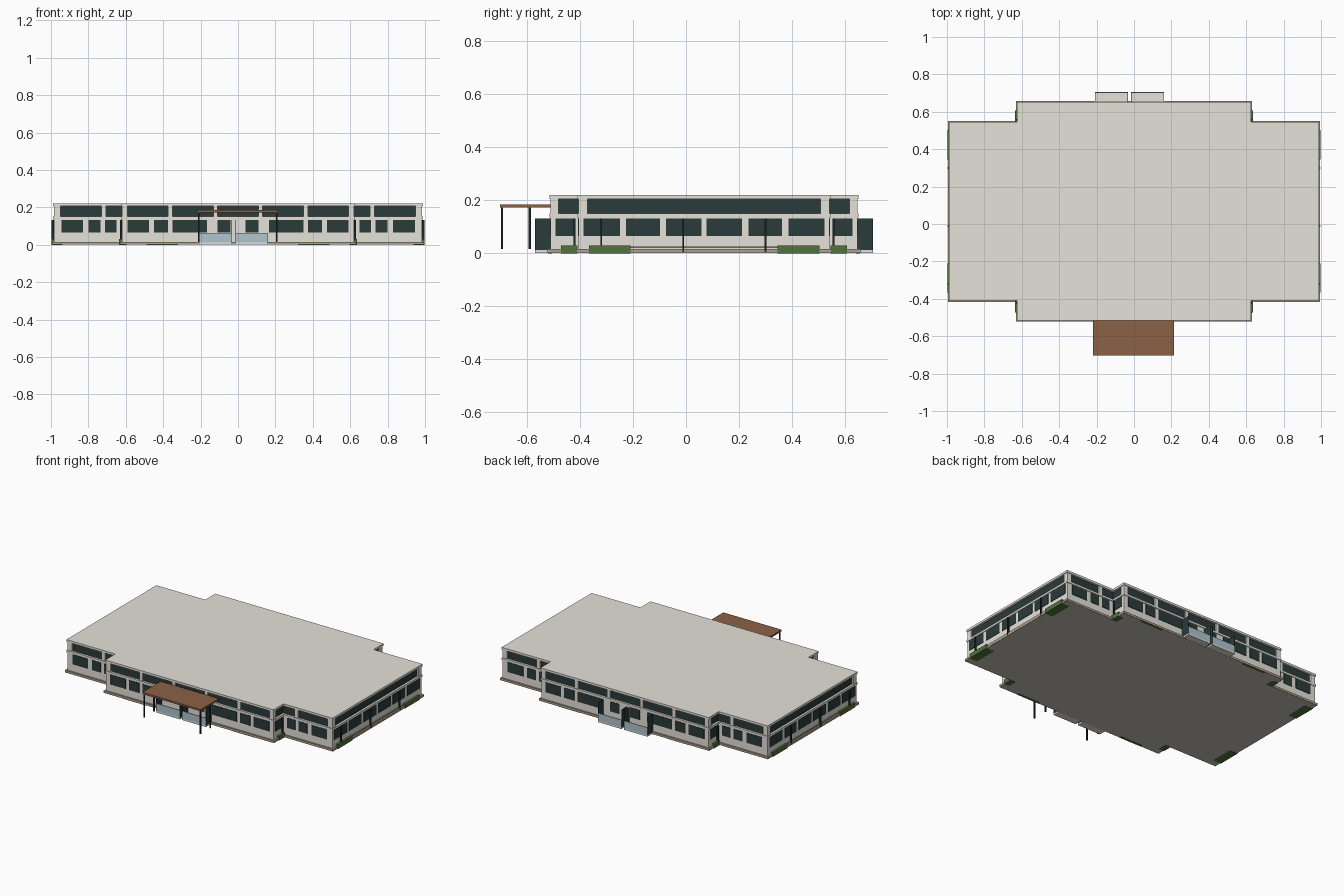
import bpy, bmesh

cube = bpy.data.objects.get("Cube")
if cube:
    bpy.data.objects.remove(cube, do_unlink=True)


def material(name, r, g, b):
    m = bpy.data.materials.new(name)
    m.use_nodes = True
    m.diffuse_color = (r, g, b, 1)
    m.node_tree.nodes["Principled BSDF"].inputs["Base Color"].default_value = (r, g, b, 1)
    return m


WALL = material("pale_stone", 0.79, 0.76, 0.70)
GLASS = material("dark_glass", 0.024, 0.043, 0.043)
BASE = material("tan_base", 0.43, 0.36, 0.27)
UNDER = material("underside_grey", 0.57, 0.53, 0.47)
WOOD = material("brown_wood", 0.26, 0.12, 0.06)
GREEN = material("hedge_green", 0.08, 0.17, 0.045)
BLUE = material("pale_blue", 0.43, 0.56, 0.62)
METAL = material("dark_metal", 0.012, 0.02, 0.02)

# Footprint: a wide wing block crossed by a deeper centre block
MID = 0.068                  # y centre of the building
WING_X, WING_Y = 0.988, 0.477
CORE_X, CORE_Y = 0.625, 0.583


def finish(name, bm, mat):
    bmesh.ops.recalc_face_normals(bm, faces=bm.faces)
    mesh = bpy.data.meshes.new(name)
    bm.to_mesh(mesh)
    bm.free()
    mesh.materials.append(mat)
    ob = bpy.data.objects.new(name, mesh)
    bpy.context.collection.objects.link(ob)
    return ob


def boxes(name, mat, spans):
    """One object from several (x0, x1, y0, y1, z0, z1) boxes."""
    bm = bmesh.new()
    for x0, x1, y0, y1, z0, z1 in spans:
        verts = bmesh.ops.create_cube(bm, size=1)["verts"]
        for v in verts:
            v.co = ((x0 + x1) / 2 + v.co.x * (x1 - x0),
                    (y0 + y1) / 2 + v.co.y * (y1 - y0),
                    (z0 + z1) / 2 + v.co.z * (z1 - z0))
    return finish(name, bm, mat)


def storey(name, mat, z0, z1, grow=0.0):
    """Extruded cross-shaped footprint, grown or shrunk on all sides."""
    a, b = WING_X + grow, WING_Y + grow
    c, d = CORE_X + grow, CORE_Y + grow
    quarter = [(a, b), (c, b), (c, d)]
    pts = quarter + [(-x, y) for x, y in reversed(quarter)]
    pts += [(-x, -y) for x, y in pts]
    bm = bmesh.new()
    face = bm.faces.new([bm.verts.new((x, y + MID, z0)) for x, y in pts])
    top = bmesh.ops.extrude_face_region(bm, geom=[face])["geom"]
    for v in top:
        if isinstance(v, bmesh.types.BMVert):
            v.co.z = z1
    return finish(name, bm, mat)


def on_ends(spans, wall, out, z0, z1, depth=0.01):
    """Boxes on the front and back walls, mirrored in x and y."""
    return [(min(s * p, s * q), max(s * p, s * q),
             MID + min(t * (wall - depth), t * (wall + out)),
             MID + max(t * (wall - depth), t * (wall + out)), z0, z1)
            for p, q in spans for s in (-1, 1) for t in (-1, 1)]


def on_sides(spans, wall, out, z0, z1, depth=0.01):
    """Boxes on the left and right walls, mirrored in x and y."""
    return [(min(s * (wall - depth), s * (wall + out)),
             max(s * (wall - depth), s * (wall + out)),
             MID + min(t * p, t * q), MID + max(t * p, t * q), z0, z1)
            for p, q in spans for s in (-1, 1) for t in (-1, 1)]


# Main levels
storey("underside", UNDER, 0.001, 0.003, 0.006)
storey("base_plinth", BASE, 0.003, 0.016, 0.007)
storey("lower_walls", WALL, 0.016, 0.138, -0.004)
storey("ledge", WALL, 0.136, 0.150, 0.0)
storey("upper_glazing", GLASS, 0.150, 0.207, -0.014)
storey("roof_slab", WALL, 0.206, 0.221, 0.0)

# Low steps on the side walls, between the hedges
boxes("side_steps", BASE, on_sides([(0, 0.277)], WING_X, 0.002, 0.020, 0.027))

# Upper storey pillars
Z0, Z1 = 0.149, 0.207
pillars = on_ends([(0.95, 0.984), (0.705, 0.73)], WING_Y, -0.004, Z0, Z1, 0.025)
pillars += on_ends([(0.605, 0.621), (0.59, 0.606), (0.35, 0.375), (0.11, 0.132)],
                   CORE_Y, -0.004, Z0, Z1, 0.025)
pillars += on_sides([(0.44, 0.473)], WING_X, -0.004, Z0, Z1, 0.034)
pillars += on_sides([(0.55, 0.579)], CORE_X, -0.004, Z0, Z1, 0.031)
boxes("upper_pillars", WALL, pillars)

# Lower storey windows
Z0, Z1 = 0.066, 0.132
panes = on_ends([(0.83, 0.945), (0.735, 0.80), (0.65, 0.71)], WING_Y, -0.001, Z0, Z1)
panes += on_ends([(0.475, 0.59), (0.375, 0.45), (0.165, 0.35), (0.04, 0.11)],
                 CORE_Y, -0.001, Z0, Z1)
panes += on_sides([(0.01, 0.143), (0.167, 0.295), (0.318, 0.454)], WING_X, -0.001, Z0, Z1)
panes += on_sides([(0.49, 0.56)], CORE_X, -0.001, Z0, Z1)
boxes("lower_windows", GLASS, panes)

# Slim drainpipes on the side walls
pipes = []
for y in (-0.32, -0.01, 0.30):
    for x in (-0.99, 0.99):
        pipes.append((x - 0.006, x + 0.006, y - 0.003, y + 0.003, 0.005, 0.132))
pipes += on_sides([(0.485, 0.493)], CORE_X, 0.006, 0.005, 0.132)
boxes("drainpipes", METAL, pipes)

# Hedges along the side walls, and flush beds at the front and back
hedges = on_sides([(0.278, 0.435)], WING_X, 0.010, 0.0, 0.030, 0.05)
hedges += on_sides([(0.478, 0.54)], CORE_X, 0.010, 0.0, 0.030, 0.03)
hedges += on_ends([(0.32, 0.49)], CORE_Y, 0.0065, 0.0, 0.003)
boxes("hedges", GREEN, hedges)

# Entrance bays at front and back: floor, low panel and dark fins
floors, panels, fins = [], [], []
for side in (-1, 1):
    near = MID + side * (CORE_Y - 0.01)
    far = MID + side * (CORE_Y + 0.055)
    lo, hi = sorted((near, far))
    skin = sorted((far, far - side * 0.005))
    for x0, x1 in ((-0.208, -0.033), (-0.015, 0.16)):
        floors.append((x0, x1, lo, hi, 0.002, 0.012))
        panels.append((x0, x1, *skin, 0.012, 0.062))
        for x in (x0, x1):
            fins.append((x - 0.0006, x + 0.0006, lo, hi, 0.012, 0.132))
boxes("entrance_floors", WALL, floors)
boxes("entrance_panels", BLUE, panels)
boxes("entrance_fins", GLASS, fins)

# Front canopy on four posts
boxes("canopy_roof", WOOD, [(-0.218, 0.215, -0.703, -0.51, 0.173, 0.185)])
boxes("canopy_posts", METAL,
      [(x - 0.004, x + 0.004, y - 0.004, y + 0.004, 0.016, 0.174)
       for x in (-0.21, 0.207) for y in (-0.694, -0.59)])
